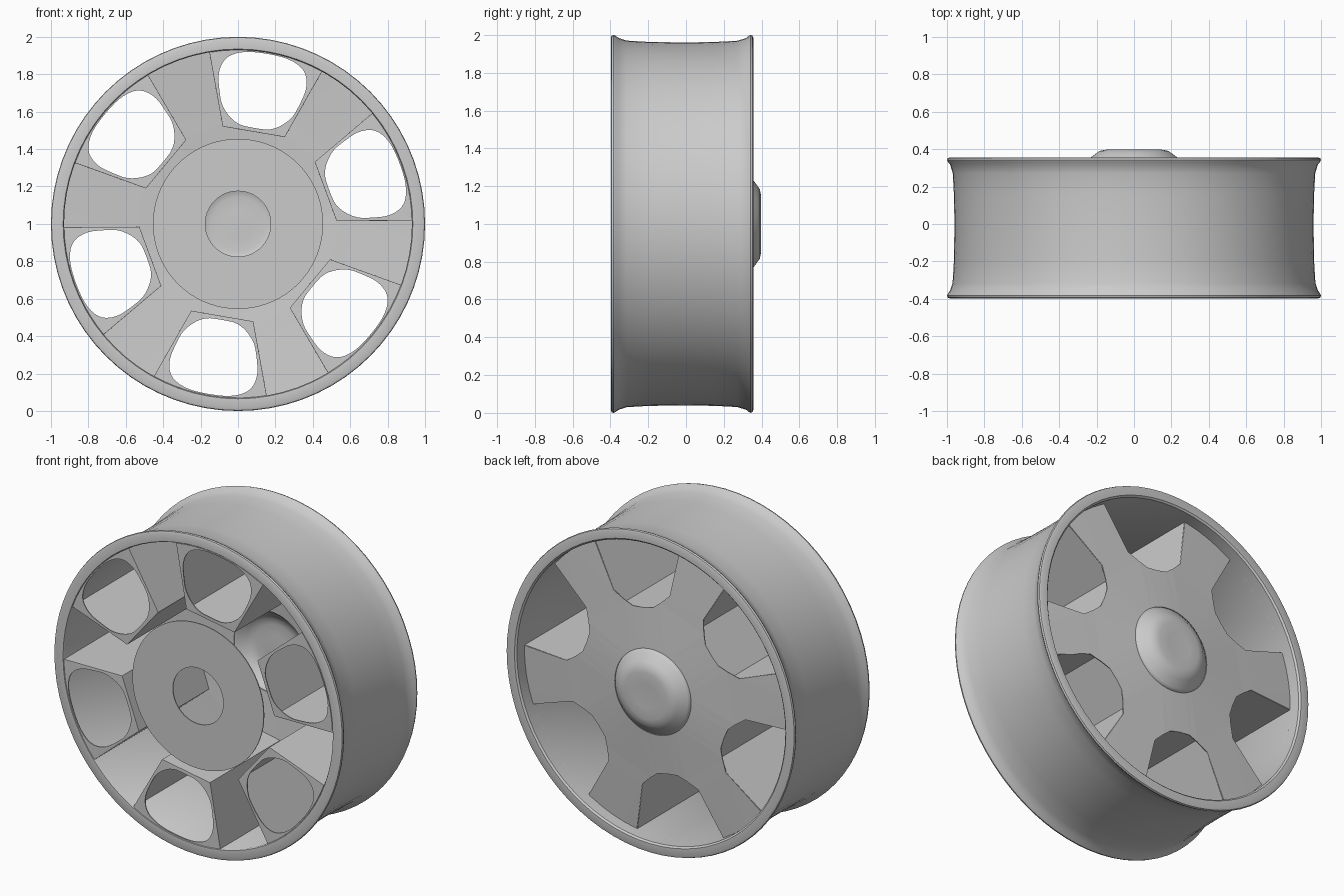
import bpy, bmesh, math
from mathutils import Vector

if "Cube" in bpy.data.objects:
    bpy.data.objects.remove(bpy.data.objects["Cube"], do_unlink=True)

SEGMENTS = 72
POCKETS = 6
FIRST_ANGLE = math.radians(20.3)
FRONT = -0.392                  # plane of the front sheets
RIM_IN = 0.93
CAP_R, CAP_Y = 0.255, 0.325     # where the cap meets the spoke plate

metal = bpy.data.materials.new("plain grey metal")
metal.use_nodes = True
metal.diffuse_color = (0.6, 0.6, 0.6, 1)
metal.node_tree.nodes["Principled BSDF"].inputs["Base Color"].default_value = (0.6, 0.6, 0.6, 1)


def finish(name, bm, sheet=True):
    """Turn a bmesh into a named object, thickening open sheets."""
    bmesh.ops.remove_doubles(bm, verts=bm.verts, dist=0.0005)
    bmesh.ops.recalc_face_normals(bm, faces=bm.faces)
    mesh = bpy.data.meshes.new(name)
    bm.to_mesh(mesh)
    bm.free()
    mesh.materials.append(metal)
    obj = bpy.data.objects.new(name, mesh)
    bpy.context.collection.objects.link(obj)
    if sheet:
        mod = obj.modifiers.new("thickness", "SOLIDIFY")
        mod.thickness = 0.006
        mod.offset = 0
    return obj


def smooth(obj):
    bpy.ops.object.select_all(action="DESELECT")
    obj.select_set(True)
    bpy.context.view_layer.objects.active = obj
    bpy.ops.object.shade_smooth_by_angle(angle=math.radians(40))


def place(r, t, y, angle):
    """Point at distance r along a spoke direction and t across it."""
    c, s = math.cos(angle), math.sin(angle)
    return Vector((r * c - t * s, y, 1 + r * s + t * c))


def back_y(radius):
    """Depth of the shallow cone that the spokes lie on."""
    return CAP_Y - 0.085 * (radius - CAP_R)


def lathe(name, profile, closed):
    """Spin a (radius, y) profile around the wheel axis."""
    bm = bmesh.new()
    verts = [bm.verts.new(place(r, 0, y, 0)) for r, y in profile]
    pairs = list(zip(verts, verts[1:] + verts[:1]))
    edges = [bm.edges.new(p) for p in (pairs if closed else pairs[:-1])]
    bmesh.ops.spin(bm, geom=verts + edges, cent=(0, 0, 1), axis=(0, 1, 0),
                   angle=math.tau, steps=SEGMENTS, use_merge=False)
    smooth(finish(name, bm, sheet=not closed))


def circle(radius, y):
    return [place(radius, 0, y, math.tau * i / SEGMENTS) for i in range(SEGMENTS)]


def add_sheet(bm, loops):
    """Fill flat loops; the inner ones become holes."""
    edges = []
    for loop in loops:
        verts = [bm.verts.new(p) for p in loop]
        edges += [bm.edges.new(p) for p in zip(verts, verts[1:] + verts[:1])]
    bmesh.ops.triangle_fill(bm, edges=edges, use_beauty=True, normal=(0, -1, 0))


def mirror(half):
    """Complete a half outline that starts and ends on the centre line."""
    return half + [(r, -t) for r, t in reversed(half) if t > 0]


def round_off(points, passes=2):
    for _ in range(passes):
        cut = []
        for (a, b), (c, d) in zip(points, points[1:] + points[:1]):
            cut += [(a * .75 + c * .25, b * .75 + d * .25),
                    (a * .25 + c * .75, b * .25 + d * .75)]
        points = cut
    return points


# Outlines in spoke coordinates: (along, across)
HALF_ANGLE = 0.332
arc = [(RIM_IN * math.cos(HALF_ANGLE * i / 5), RIM_IN * math.sin(HALF_ANGLE * i / 5))
       for i in range(5, -1, -1)]
pocket = mirror([(0.502, 0.167)] + arc)
window = round_off(mirror([(0.519, 0), (0.524, 0.1), (0.6, 0.189), (0.69, 0.22),
                           (0.78, 0.242), (0.868, 0.218), (0.915, 0.13), (0.925, 0)]))
back_hole = mirror([(0.506, 0), (0.51, 0.07), (0.54, 0.125), (0.588, 0.196)] + arc)

# Barrel with a rolled lip on each end
lathe("rim_barrel", [
    (RIM_IN, -0.388), (0.935, -0.396), (0.985, -0.398), (0.997, -0.393), (1.0, -0.383),
    (0.995, -0.372), (0.983, -0.355), (0.97, -0.315), (0.963, -0.2), (0.96, 0),
    (0.963, 0.16), (0.969, 0.27), (0.983, 0.318), (0.995, 0.332), (1.0, 0.342),
    (0.996, 0.352), (0.985, 0.356), (0.94, 0.355), (RIM_IN, 0.345)], True)

# Hollow centre cap on the back
lathe("centre_cap", [(CAP_R + 0.01, CAP_Y - 0.002), (0.247, 0.338), (0.228, 0.355),
                     (0.203, 0.373), (0.183, 0.388), (0.145, 0.395), (0.08, 0.394),
                     (0, 0.391)], False)

# Flat front hub disc with an open bore
bm = bmesh.new()
add_sheet(bm, [circle(0.455, FRONT), circle(0.175, FRONT)])
finish("hub_disc", bm)

# Back sheet that forms the spokes, filled flat and then coned
angles = [FIRST_ANGLE + math.tau * k / POCKETS for k in range(POCKETS)]
bm = bmesh.new()
add_sheet(bm, [circle(0.95, 0), circle(CAP_R, 0)]
          + [[place(r, t, 0, a) for r, t in back_hole] for a in angles])
for v in bm.verts:
    v.co.y = back_y(math.hypot(v.co.x, v.co.z - 1))
finish("spoke_plate", bm)

# Pocket boxes: a front sheet with a rounded window, and three deep walls
walls = [pocket[1], pocket[0], pocket[-1], pocket[-2]]
for number, a in enumerate(angles, 1):
    bm = bmesh.new()
    add_sheet(bm, [[place(r, t, FRONT, a) for r, t in outline]
                   for outline in (pocket, window)])
    for p, q in zip(walls, walls[1:]):
        corners = [place(*p, FRONT, a), place(*q, FRONT, a),
                   place(*q, back_y(math.hypot(*q)), a), place(*p, back_y(math.hypot(*p)), a)]
        bm.faces.new([bm.verts.new(c) for c in corners])
    finish(f"window_pocket_{number}", bm)
